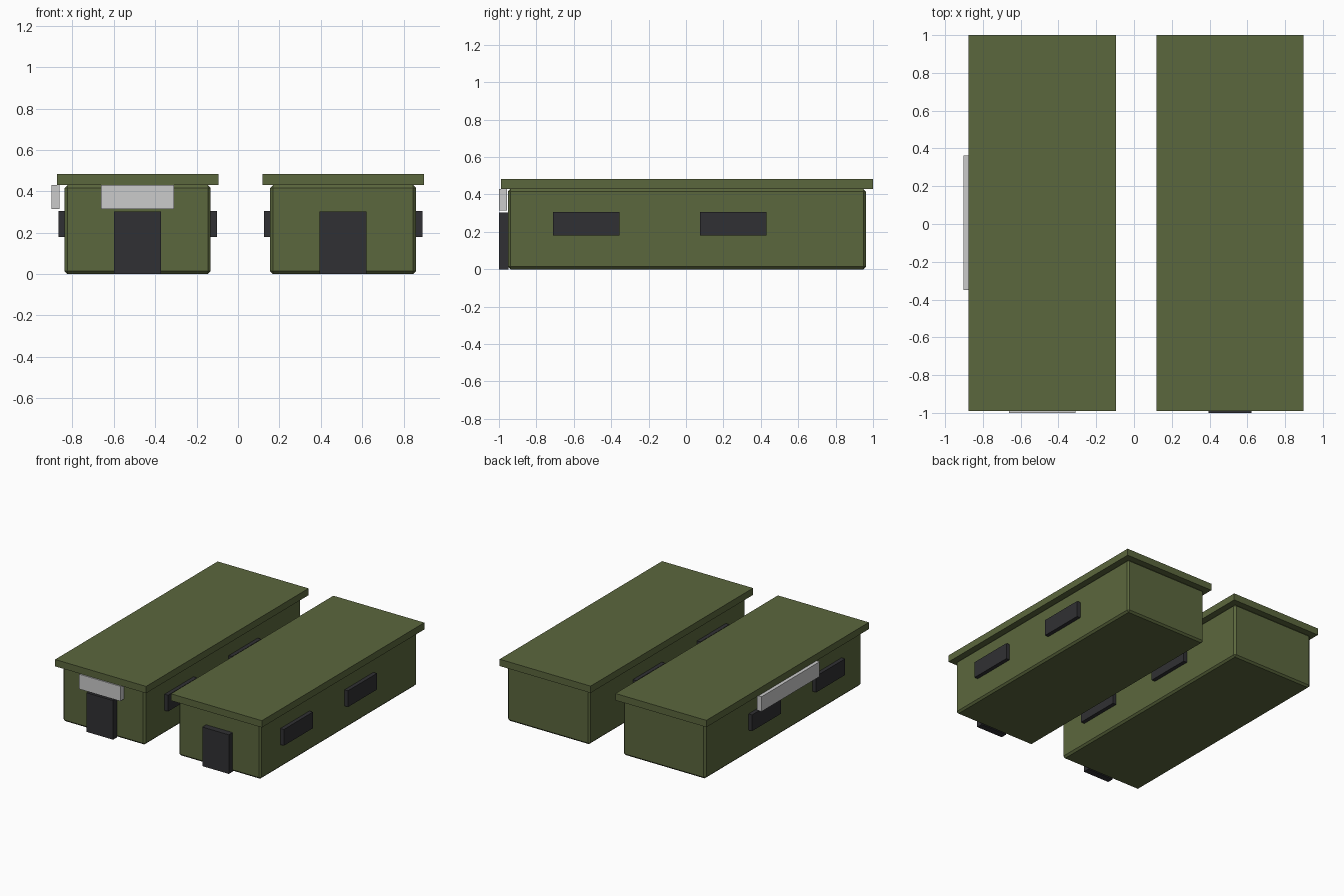
import bpy
import bmesh

if "Cube" in bpy.data.objects:
    bpy.data.objects.remove(bpy.data.objects["Cube"])


def make_material(name, colour):
    m = bpy.data.materials.new(name)
    m.diffuse_color = (*colour, 1)
    m.use_nodes = True
    m.node_tree.nodes["Principled BSDF"].inputs["Base Color"].default_value = m.diffuse_color
    return m


olive = make_material("olive", (0.105, 0.135, 0.047))
dark = make_material("dark", (0.03, 0.03, 0.033))


def box(name, x, y, z, mat=None, bevel=0):
    """Box from (min, max) extents on each axis."""
    bm = bmesh.new()
    bmesh.ops.create_cube(bm, size=1)
    for v in bm.verts:
        v.co = [(a + b) / 2 + c * (b - a) for (a, b), c in zip((x, y, z), v.co)]
    me = bpy.data.meshes.new(name)
    bm.to_mesh(me)
    bm.free()
    ob = bpy.data.objects.new(name, me)
    bpy.context.collection.objects.link(ob)
    if mat:
        me.materials.append(mat)
    if bevel:
        mod = ob.modifiers.new("chamfer", 'BEVEL')
        mod.width = bevel
        mod.segments = 1
    return ob


# Two matching huts
for side, cx in (("left", -0.485), ("right", 0.508)):
    box(f"{side}_walls", (cx - 0.353, cx + 0.353), (-0.953, 0.962), (0, 0.43), olive, 0.014)
    box(f"{side}_roof", (cx - 0.39, cx + 0.39), (-0.99, 1.0), (0.43, 0.483), olive)
    box(f"{side}_door", (cx - 0.114, cx + 0.114), (-1.0, -0.95), (0, 0.303), dark)
    # Two windows on each long wall
    for wall, s in (("outer", -1), ("inner", 1)):
        xs = sorted((cx + s * 0.345, cx + s * 0.383))
        for i, y0 in enumerate((-0.71, 0.075)):
            box(f"{side}_{wall}_window_{i + 1}", xs, (y0, y0 + 0.355), (0.18, 0.306), dark)

# Sign boards on the left hut
box("front_sign", (-0.662, -0.309), (-1.0, -0.957), (0.315, 0.43))
box("side_sign", (-0.902, -0.863), (-0.35, 0.362), (0.315, 0.43))
